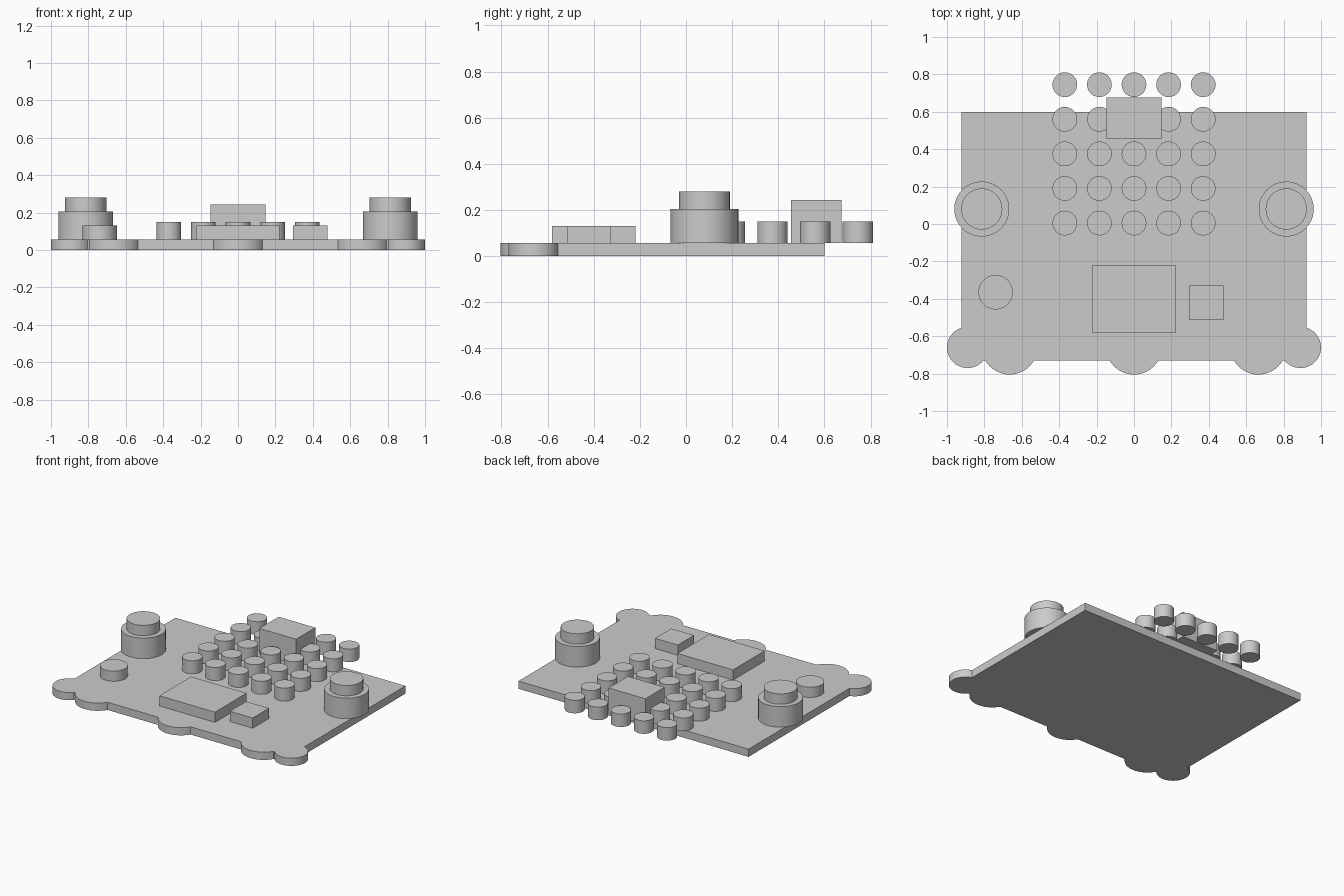
import bpy, bmesh
from math import cos, sin, radians

if "Cube" in bpy.data.objects:
    bpy.data.objects.remove(bpy.data.objects["Cube"])

TOP = 0.056  # top of the base plate


def shade(ob):
    bpy.ops.object.select_all(action='DESELECT')
    ob.select_set(True)
    bpy.context.view_layer.objects.active = ob
    bpy.ops.object.shade_smooth_by_angle(angle=radians(30))


def prism(name, pts, z0, z1):
    """Extrude a counter-clockwise outline from z0 to z1."""
    bm = bmesh.new()
    face = bm.faces.new([bm.verts.new((x, y, z0)) for x, y in pts])
    ext = bmesh.ops.extrude_face_region(bm, geom=[face], use_keep_orig=True)
    for v in ext['geom']:
        if isinstance(v, bmesh.types.BMVert):
            v.co.z = z1
    bmesh.ops.recalc_face_normals(bm, faces=bm.faces)
    me = bpy.data.meshes.new(name)
    bm.to_mesh(me)
    bm.free()
    ob = bpy.data.objects.new(name, me)
    bpy.context.collection.objects.link(ob)
    shade(ob)
    return ob


def arc(cx, cy, r, a0, a1, n):
    return [(cx + r * cos(radians(a0 + (a1 - a0) * i / n)),
             cy + r * sin(radians(a0 + (a1 - a0) * i / n))) for i in range(n + 1)]


def cylinder(name, x, y, r, z0, z1, n=48):
    return prism(name, arc(x, y, r, 0, 360, n)[:-1], z0, z1)


def box(name, x0, x1, y0, y1, z1):
    return prism(name, [(x0, y0), (x1, y0), (x1, y1), (x0, y1)], TOP, z1)


# Base plate with rounded lobes along the front edge
outline = [(-0.922, 0.6)]
outline += arc(-0.89, -0.66, 0.11, 106.9, 320.5, 28)
for x in (-0.665, 0, 0.665):
    outline += arc(x, -0.655, 0.15, 210, 330, 16)
outline += arc(0.89, -0.66, 0.11, 219.5, 433.1, 28)
outline += [(0.922, 0.6)]
prism("base_plate", outline, 0, TOP)

# Stepped knobs at both sides
for side, sx in (("left", -1), ("right", 1)):
    cylinder(f"{side}_knob_base", sx * 0.814, 0.08, 0.147, TOP, 0.205)
    cylinder(f"{side}_knob_cap", sx * 0.814, 0.08, 0.11, 0.205, 0.28)

# Grid of round buttons, the last row overhanging the back edge
for row in range(5):
    for col in range(5):
        cylinder(f"button_{row}_{col}", (col - 2) * 0.185, 0.005 + row * 0.185,
                 0.066, TOP, 0.15, 32)

# Raised blocks and front disc
box("rear_block", -0.147, 0.147, 0.455, 0.675, 0.242)
box("front_panel", -0.223, 0.223, -0.582, -0.22, 0.13)
box("front_square", 0.295, 0.478, -0.514, -0.328, 0.13)
cylinder("front_disc", -0.74, -0.365, 0.092, TOP, 0.13)
